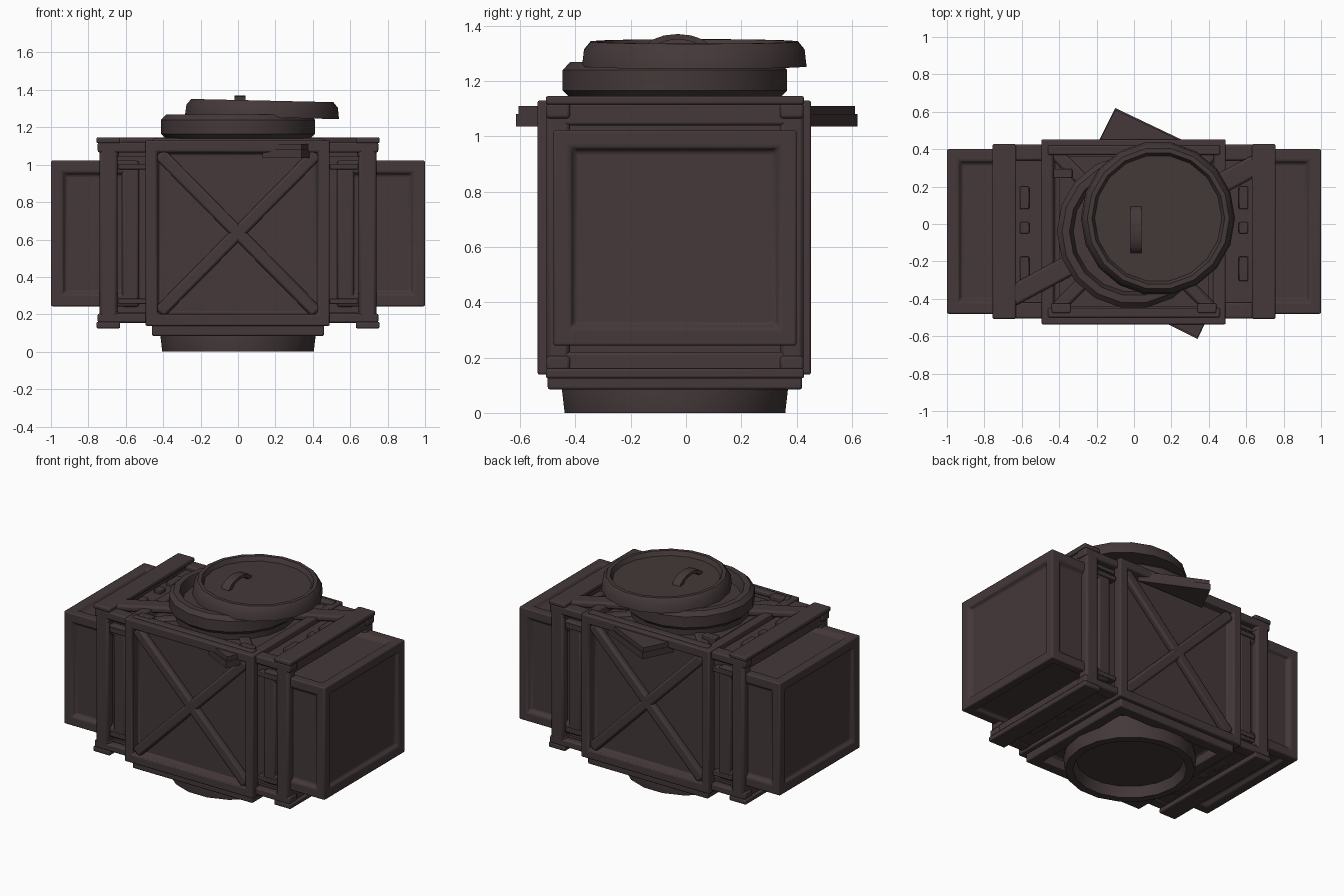
import bpy, bmesh, math
from mathutils import Vector, Matrix

if "Cube" in bpy.data.objects:
    bpy.data.objects.remove(bpy.data.objects["Cube"])

mat = bpy.data.materials.new("dark brown metal")
mat.diffuse_color = (0.058, 0.040, 0.041, 1)
mat.use_nodes = True
mat.node_tree.nodes["Principled BSDF"].inputs["Base Color"].default_value = mat.diffuse_color
YC = -0.04  # the body sits a little forward of the origin


def finish(name, bm, bevel=0.0, angle=35):
    bmesh.ops.recalc_face_normals(bm, faces=bm.faces)
    me = bpy.data.meshes.new(name)
    bm.to_mesh(me)
    bm.free()
    ob = bpy.data.objects.new(name, me)
    bpy.context.collection.objects.link(ob)
    me.materials.append(mat)
    if bevel:
        mod = ob.modifiers.new("soft edges", 'BEVEL')
        mod.width, mod.segments, mod.limit_method = bevel, 2, 'ANGLE'
        mod.angle_limit = math.radians(35)
    bpy.ops.object.select_all(action='DESELECT')
    ob.select_set(True)
    bpy.context.view_layer.objects.active = ob
    bpy.ops.object.shade_smooth_by_angle(angle=math.radians(angle))
    return ob


def add_box(bm, lo, hi, matrix=None):
    lo, hi = Vector(lo), Vector(hi)
    m = Matrix.Translation((lo + hi) / 2) @ Matrix.Diagonal((*(hi - lo), 1))
    bmesh.ops.create_cube(bm, size=1, matrix=(matrix or Matrix()) @ m)


def box(name, lo, hi, bevel=0.0, matrix=None):
    bm = bmesh.new()
    add_box(bm, lo, hi, matrix)
    return finish(name, bm, bevel)


def framed_box(name, lo, hi, bar, slope, depth):
    # box whose six sides are recessed panels inside edge bars
    bm = bmesh.new()
    add_box(bm, lo, hi)
    faces = list(bm.faces)
    bmesh.ops.inset_individual(bm, faces=faces, thickness=bar, use_even_offset=True)
    bmesh.ops.inset_individual(bm, faces=faces, thickness=slope, depth=-depth, use_even_offset=True)
    return finish(name, bm, 0.008)


def lathe(name, profile, sides, matrix):
    bm = bmesh.new()
    rings = []
    for r, z in profile:
        angles = [2 * math.pi * i / sides for i in range(sides)]
        rings.append([bm.verts.new((r * math.cos(a), r * math.sin(a), z)) for a in angles])
    for a, b in zip(rings, rings[1:]):
        for i in range(sides):
            j = (i + 1) % sides
            bm.faces.new((a[i], a[j], b[j], b[i]))
    bm.faces.new(rings[0])
    bm.faces.new(rings[-1])
    bm.transform(matrix)
    return finish(name, bm)


def beam(name, a, b, width, thick, up):
    # bar from a to b, width measured across, thickness along up
    a, b, up = Vector(a), Vector(b), Vector(up)
    d = (b - a).normalized()
    m = Matrix((d, up.cross(d), up)).transposed().to_4x4()
    m.translation = (a + b) / 2
    h = (b - a).length / 2
    return box(name, (-h, -width / 2, -thick / 2), (h, width / 2, thick / 2), 0.015, m)


# central crate with cross braces on front, back and top
framed_box("crate_body", (-0.495, -0.537, 0.138), (0.49, 0.452, 1.13), 0.06, 0.012, 0.055)
for y, n in ((-0.50, "front"), (0.415, "back")):
    for s in (-1, 1):
        beam(n + "_brace", (-0.42 * s, y, 0.21), (0.42 * s, y, 1.06), 0.07, 0.05, (0, 1, 0))
for s in (-1, 1):
    beam("top_brace", (-0.42, YC - 0.42 * s, 1.09), (0.42, YC + 0.42 * s, 1.09), 0.07, 0.05, (0, 0, 1))

# square rim under the crate and plates under the collars
bm = bmesh.new()
for s in (-1, 1):
    add_box(bm, (-0.46, YC + s * 0.42 - 0.04, 0.085), (0.46, YC + s * 0.42 + 0.04, 0.15))
    add_box(bm, (s * 0.42 - 0.04, YC - 0.46, 0.085), (s * 0.42 + 0.04, YC + 0.46, 0.15))
finish("bottom_rim_frame", bm, 0.008)
box("top_plate", (-0.40, -0.44, 1.05), (0.40, 0.36, 1.10))
box("front_top_rail", (-0.46, -0.50, 1.11), (0.46, -0.45, 1.14), 0.008)
box("back_top_rail", (-0.46, 0.37, 1.11), (0.46, 0.42, 1.14), 0.008)

# round collars, open on the outside
lathe("bottom_ring", [(0.40, 0.16), (0.415, 0.085), (0.405, 0.0), (0.355, 0.0), (0.335, 0.07)],
      18, Matrix.Translation((0, YC, 0)))
lathe("top_collar", [(0.38, 1.06), (0.385, 1.14), (0.412, 1.165), (0.412, 1.24), (0.385, 1.268),
                     (0.345, 1.268), (0.325, 1.20)], 18, Matrix.Translation((0, YC, 0)))

# shifted, tilted lid with raised rim
lid_m = Matrix.Translation((0.128, 0.03, 1.253)) @ Matrix.Rotation(math.radians(1.3), 4, 'Y')
lathe("lid", [(0.36, 0.0), (0.412, 0.0), (0.405, 0.06), (0.38, 0.09), (0.355, 0.09), (0.34, 0.06)],
      18, lid_m)

# arched lid handle
bm = bmesh.new()
rows = []
for i in range(9):
    t = math.pi * i / 8
    row = []
    for r, x in ((1, -0.03), (1, 0.03), (0.72, 0.03), (0.72, -0.03)):
        row.append(bm.verts.new((0.01 + x, -0.03 - 0.13 * r * math.cos(t), 1.30 + 0.07 * r * math.sin(t))))
    rows.append(row)
for a, b in zip(rows, rows[1:]):
    for k in range(4):
        bm.faces.new((a[k], a[(k + 1) % 4], b[(k + 1) % 4], b[k]))
bm.faces.new(rows[0])
bm.faces.new(rows[-1])
finish("lid_handle", bm)

# slanted strap and loose plate corners jutting out under the collar
beam("slanted_strap", (-0.66, -0.39, 1.122), (0.66, 0.32, 1.122), 0.11, 0.045, (0, 0, 1))
for n, pts in (("back", ((-0.20, 0.42), (-0.10, 0.62), (0.32, 0.42))),
               ("front", ((0.13, -0.51), (0.34, -0.615), (0.39, -0.51)))):
    for z0, z1, k in ((1.035, 1.08, 1.0), (1.08, 1.11, 0.985)):
        bm = bmesh.new()
        f = bm.faces.new([bm.verts.new((x, y * k, z0)) for x, y in pts])
        ext = bmesh.ops.extrude_face_region(bm, geom=[f])["geom"]
        bmesh.ops.translate(bm, vec=(0, 0, z1 - z0), verts=[v for v in ext if isinstance(v, bmesh.types.BMVert)])
        finish(n + "_plate_corner", bm)

# both side wings
for s, n in ((-1, "left"), (1, "right")):
    def sx(a, b):
        return min(s * a, s * b), max(s * a, s * b)

    def sbox(name, x0, x1, y0, y1, z0, z1, bevel=0.01):
        a, b = sx(x0, x1)
        return box(n + name, (a, y0, z0), (b, y1, z1), bevel)

    # outer duct
    a, b = sx(0.54, 1.0)
    framed_box(n + "_duct", (a, -0.48, 0.243), (b, 0.40, 1.022), 0.06, 0.02, 0.025)
    # inner core between crate and duct
    sbox("_core", 0.45, 0.66, -0.44, 0.36, 0.21, 1.06, 0)
    # square flange ring
    for y0, y1 in ((-0.505, -0.42), (0.34, 0.425)):
        sbox("_flange_post", 0.645, 0.74, y0, y1, 0.16, 1.12, 0.015)
        sbox("_flange_corner_top", 0.48, 0.75, y0, y1, 1.065, 1.12)
        sbox("_flange_corner_bottom", 0.48, 0.75, y0, y1, 0.155, 0.205)
    for z0, z1, m in ((1.115, 1.146, "top"), (0.125, 0.16, "bottom")):
        sbox("_flange_strip_" + m, 0.63, 0.757, -0.507, 0.427, z0, z1, 0.008)
        # beam under the strip, recessed infill and clips beside it
        top = m == "top"
        sbox("_flange_beam_" + m, 0.64, 0.74, -0.50, 0.42, *((1.04, 1.12) if top else (0.15, 0.22)))
        mid = 1.06 if top else 0.18
        sbox("_infill_" + m, 0.47, 0.65, -0.46, 0.38, mid - 0.02, mid + 0.03, 0)
        out = 1.09 if top else 0.175
        for y, l in ((0.14, 0.12), (-0.02, 0.06), (-0.24, 0.13)):
            sbox("_clip_" + m, 0.56, 0.61, y - l / 2, y + l / 2, out - 0.02, out + 0.025, 0.005)
    # upright strips and clips on front and back
    for y in (-0.455, 0.375):
        sbox("_upright", 0.53, 0.62, y - 0.025, y + 0.025, 0.24, 1.02, 0.012)
        for z in (0.27, 0.99):
            sbox("_side_clip", 0.49, 0.64, y - 0.035, y + 0.035, z - 0.015, z + 0.015, 0.004)

# small corner blocks on the crate top
for x, y in ((-0.38, 0.27), (-0.39, -0.45), (0.39, -0.45)):
    box("corner_block", (x - 0.05, y - 0.025, 1.08), (x + 0.05, y + 0.025, 1.145), 0.006)
